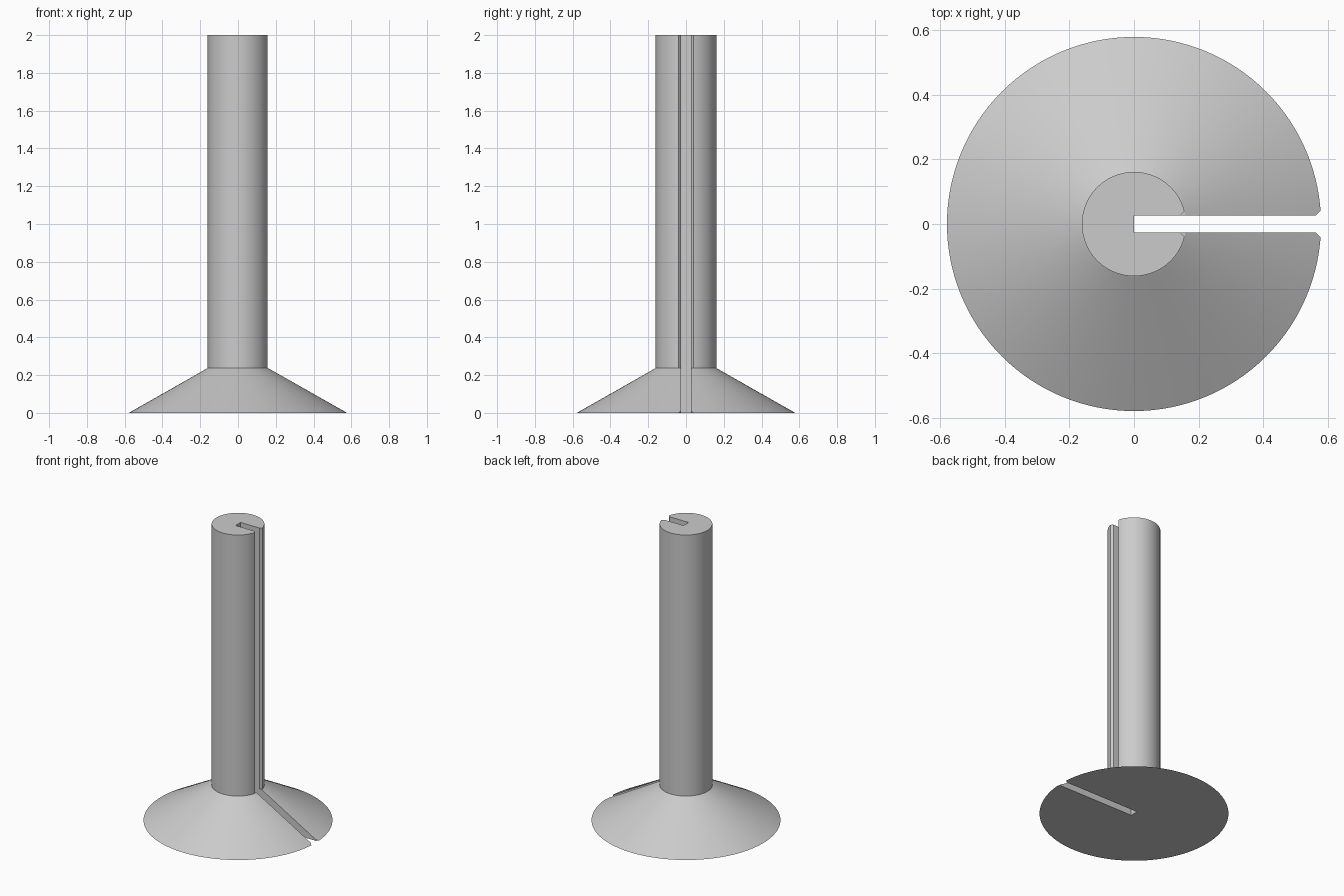
import bpy
import bmesh
from math import pi, radians
from mathutils import Matrix

cube = bpy.data.objects.get("Cube")
if cube:
    bpy.data.objects.remove(cube, do_unlink=True)

HEIGHT = 2.0
SHOULDER = 0.237
COLUMN_R = 0.161
BASE_R = 0.578
SLOT_HALF = 0.027

grey = bpy.data.materials.new("plain_grey")
grey.use_nodes = True
colour = (0.6, 0.6, 0.6, 1)
grey.diffuse_color = colour
grey.node_tree.nodes["Principled BSDF"].inputs["Base Color"].default_value = colour


def add_object(name, bm):
    bmesh.ops.recalc_face_normals(bm, faces=bm.faces)
    mesh = bpy.data.meshes.new(name)
    bm.to_mesh(mesh)
    bm.free()
    mesh.materials.append(grey)
    obj = bpy.data.objects.new(name, mesh)
    bpy.context.collection.objects.link(obj)
    return obj


def prism(name, outline, bottom, top):
    """Extrude a flat outline upwards."""
    bm = bmesh.new()
    face = bm.faces.new([bm.verts.new((x, y, bottom)) for x, y in outline])
    new = bmesh.ops.extrude_face_region(bm, geom=[face])["geom"]
    verts = [v for v in new if isinstance(v, bmesh.types.BMVert)]
    bmesh.ops.translate(bm, verts=verts, vec=(0, 0, top - bottom))
    return add_object(name, bm)


def chamfer_wedge(name, start, bottom):
    """45 degree wedge that bevels the mouth of the slot."""
    reach = 0.15
    outline = [(start, 0), (start + reach, -reach), (start + reach, reach)]
    return prism(name, outline, bottom, HEIGHT + 0.1)


# Column with flared conical foot, two stacked frustums
bm = bmesh.new()
bmesh.ops.create_cone(bm, cap_ends=True, segments=128, radius1=BASE_R,
                      radius2=COLUMN_R, depth=SHOULDER,
                      matrix=Matrix.Translation((0, 0, SHOULDER / 2)))
bm.faces.ensure_lookup_table()
cap = max(bm.faces, key=lambda f: f.calc_center_median().z)
new = bmesh.ops.extrude_face_region(bm, geom=[cap])["geom"]
bmesh.ops.translate(bm, verts=[v for v in new if isinstance(v, bmesh.types.BMVert)],
                    vec=(0, 0, HEIGHT - SHOULDER))
if cap.is_valid:
    bmesh.ops.delete(bm, geom=[cap], context='FACES_ONLY')
stand = add_object("slotted_stand", bm)

# Slot from the axis out to the left side, bevelled at column and rim
cutters = [
    prism("slot_cutter", [(0, -SLOT_HALF), (1, -SLOT_HALF), (1, SLOT_HALF), (0, SLOT_HALF)],
          -0.1, HEIGHT + 0.1),
    chamfer_wedge("column_bevel_cutter", 0.116, SHOULDER + 0.0005),
    chamfer_wedge("rim_bevel_cutter", 0.535, -0.1),
]

bpy.ops.object.select_all(action='DESELECT')
stand.select_set(True)
bpy.context.view_layer.objects.active = stand
for cutter in cutters:
    cutter.hide_render = True
    mod = stand.modifiers.new(cutter.name, 'BOOLEAN')
    mod.operation = 'DIFFERENCE'
    mod.solver = 'EXACT'
    mod.object = cutter
    bpy.ops.object.modifier_apply(modifier=mod.name)
    bpy.data.objects.remove(cutter, do_unlink=True)

bpy.ops.object.shade_smooth_by_angle(angle=radians(20))
